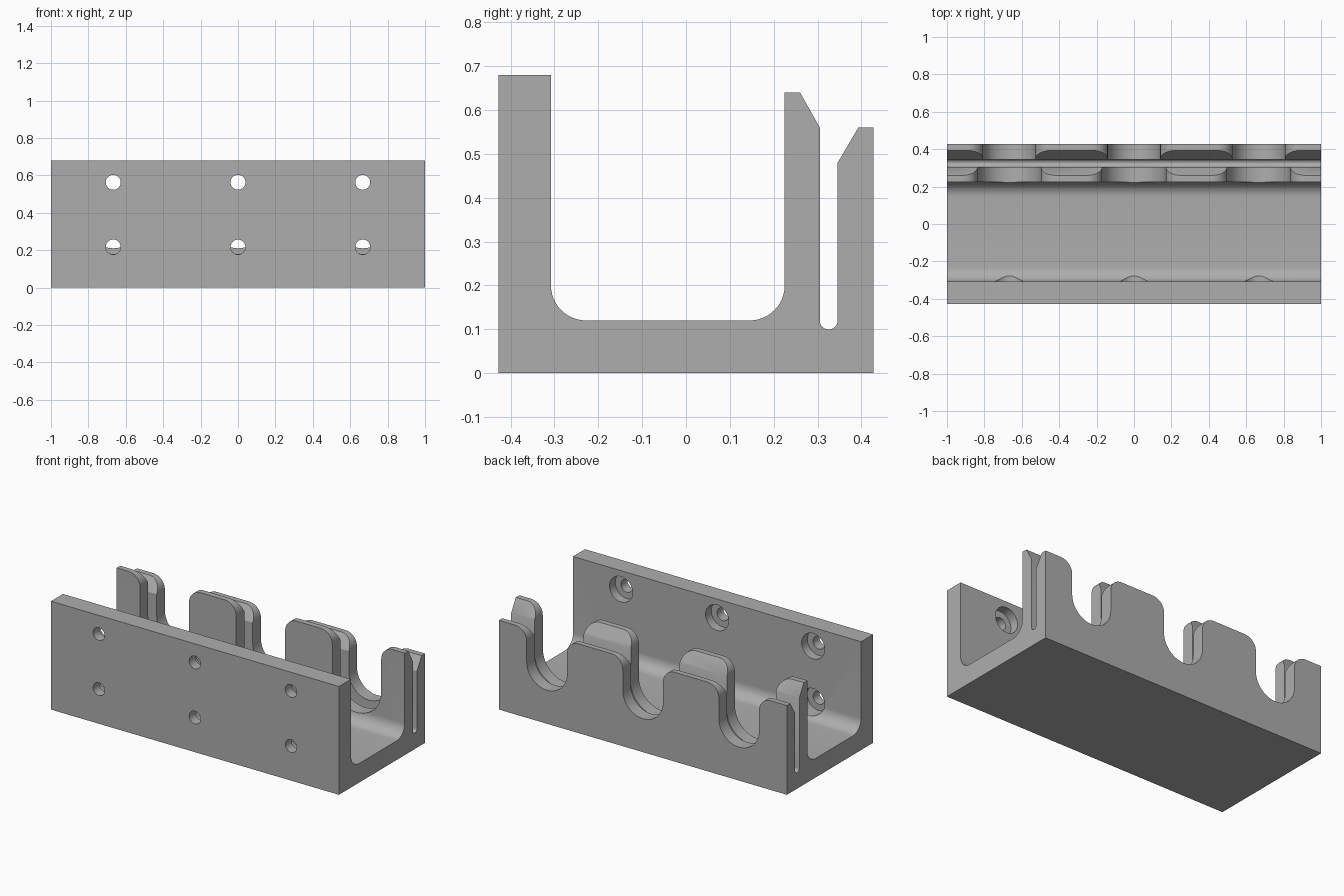
import bpy, bmesh
from math import cos, sin, pi, radians
from mathutils import Vector

cube = bpy.data.objects.get("Cube")
if cube:
    bpy.data.objects.remove(cube, do_unlink=True)

grey = bpy.data.materials.new("plain grey")
grey.use_nodes = True
colour = (0.42, 0.42, 0.42, 1)
grey.diffuse_color = colour
grey.node_tree.nodes["Principled BSDF"].inputs["Base Color"].default_value = colour

CENTRES = (-0.667, 0, 0.667)
STEPS = 16


def arc(cx, cz, r, start, end):
    """Points on an arc, angles in degrees."""
    angles = [radians(start + (end - start) * i / STEPS) for i in range(STEPS + 1)]
    return [(cx + r * cos(a), cz + r * sin(a)) for a in angles]


def add_prism(bm, points, shift):
    """Extrude a closed outline of 3D points by a vector."""
    face = bm.faces.new([bm.verts.new(p) for p in points])
    out = bmesh.ops.extrude_face_region(bm, geom=[face])
    moved = [v for v in out["geom"] if isinstance(v, bmesh.types.BMVert)]
    bmesh.ops.translate(bm, verts=moved, vec=Vector(shift))


def make_object(name, bm):
    bmesh.ops.recalc_face_normals(bm, faces=bm.faces[:])
    mesh = bpy.data.meshes.new(name)
    bm.to_mesh(mesh)
    bm.free()
    mesh.materials.append(grey)
    obj = bpy.data.objects.new(name, mesh)
    bpy.context.collection.objects.link(obj)
    return obj


def y_cutter(name, outlines, y0, y1):
    """Cutter made of x-z outlines running from y0 to y1."""
    bm = bmesh.new()
    for outline in outlines:
        add_prism(bm, [(x, y0, z) for x, z in outline], (0, y1 - y0, 0))
    obj = make_object(name, bm)
    obj.hide_render = True
    return obj


def slot(cx, r, top, flare=0.08, bottom=0.35):
    """Round-bottomed slot that flares out at the top of a wall."""
    half = [(r + flare, top + 0.1)]
    half += arc(r + flare, top - flare, flare, 90, 180)
    half += arc(0, bottom, r, 0, -90)
    left = [(-x, z) for x, z in reversed(half[:-1])]
    return [(cx + x, z) for x, z in half + left]


def circles(r):
    return [arc(x, z, r, 0, 360)[:-1] for x in CENTRES for z in (0.217, 0.563)]


STEPS = 12
# Channel body: tall front wall, floor, and two thin rear walls with a gap
profile = [(-0.427, 0), (0.427, 0), (0.427, 0.56), (0.393, 0.56), (0.346, 0.48)]
profile += arc(0.3255, 0.12, 0.0205, 0, -180)
profile += [(0.305, 0.56), (0.26, 0.64), (0.225, 0.64)]
profile += arc(0.145, 0.2, 0.08, 0, -90)
profile += arc(-0.228, 0.2, 0.08, -90, -180)
profile += [(-0.308, 0.68), (-0.427, 0.68)]
bm = bmesh.new()
add_prism(bm, [(-1, y, z) for y, z in profile], (2, 0, 0))
body = make_object("slotted_channel", bm)

# Slots in the rear walls
cutters = [
    y_cutter("inner_slots", [slot(x, 0.17, 0.64) for x in CENTRES], 0.15, 0.32),
    y_cutter("outer_slots", [slot(x, 0.14, 0.56) for x in CENTRES], 0.33, 0.5),
]
# Screw holes with counterbores in the front wall
STEPS = 32
cutters += [
    y_cutter("counterbores", circles(0.08), -0.365, -0.2),
    y_cutter("screw_holes", circles(0.04), -0.5, -0.3),
]

bpy.ops.object.select_all(action="DESELECT")
bpy.context.view_layer.objects.active = body
body.select_set(True)
for cutter in cutters:
    mod = body.modifiers.new(cutter.name, "BOOLEAN")
    mod.operation = "DIFFERENCE"
    mod.solver = "EXACT"
    mod.object = cutter
    bpy.ops.object.modifier_apply(modifier=mod.name)
    bpy.data.objects.remove(cutter, do_unlink=True)
bpy.ops.object.shade_smooth_by_angle(angle=radians(30))
